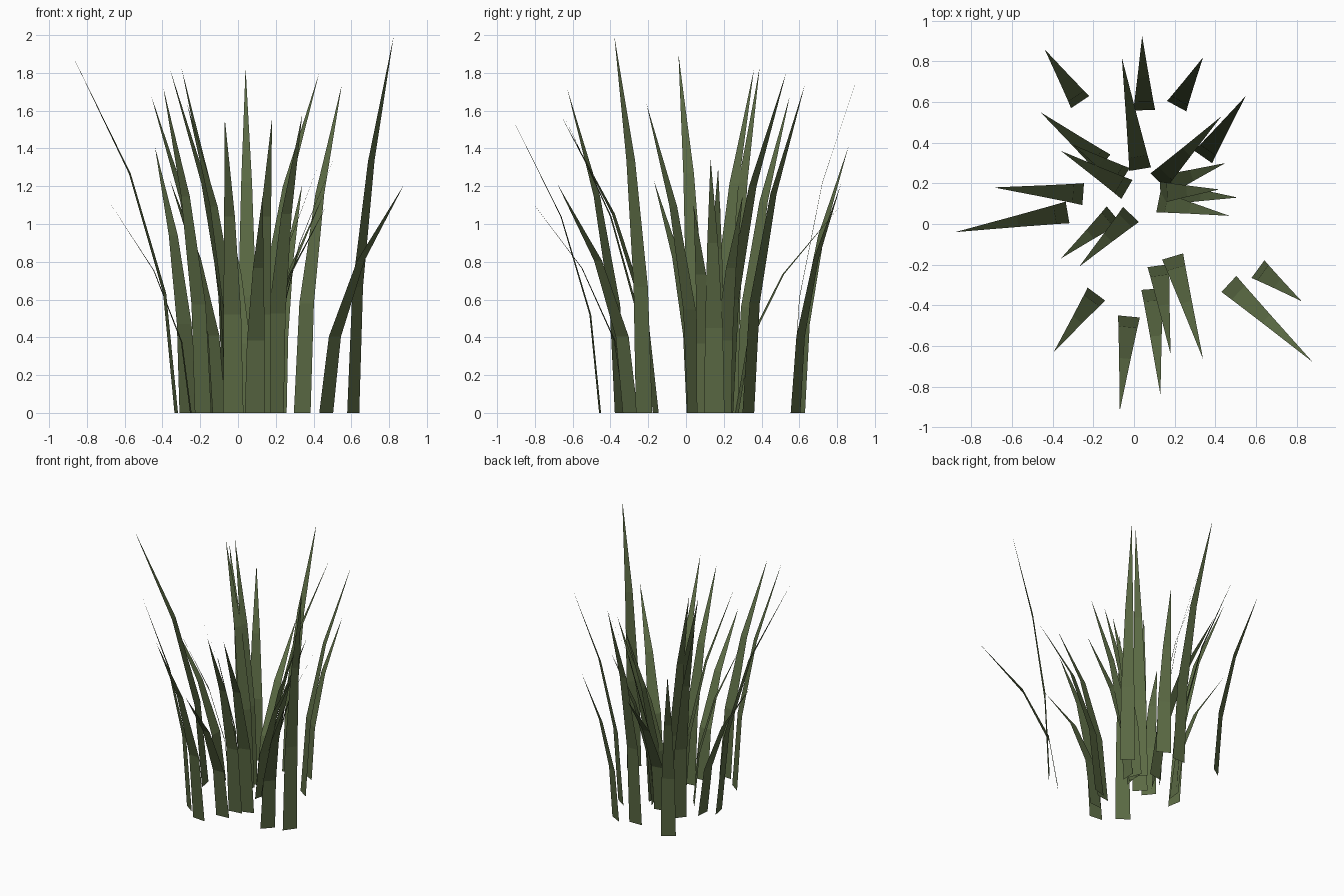
import bpy
import bmesh
from mathutils import Vector

# One flat green for every blade
green = bpy.data.materials.new("grass_green")
green.diffuse_color = (0.105, 0.145, 0.058, 1.0)

BASE_WIDTH = 0.108
# Share of the base width at the ground and at the two bends (the tip is a point)
TAPER = (1.0, 0.87, 0.53)

# Blades: base x, base y, tip x, tip y, height
BLADES = [
    # back
    (-0.265, 0.60, -0.44, 0.86, 1.41),
    (0.05, 0.56, 0.04, 0.925, 1.83),
    (0.21, 0.58, 0.34, 0.82, 1.21),
    (0.03, 0.27, -0.06, 0.82, 1.10),
    # left
    (-0.15, 0.30, -0.46, 0.55, 1.68),
    (-0.05, 0.23, -0.30, 0.39, 1.83),
    (-0.035, 0.17, -0.36, 0.36, 1.82),
    (-0.25, 0.147, -0.69, 0.18, 1.13),
    (-0.327, 0.057, -0.88, -0.04, 1.90),
    (-0.10, 0.045, -0.36, -0.17, 1.23),
    (-0.015, 0.047, -0.27, -0.21, 1.64),
    # front
    (-0.185, -0.345, -0.395, -0.63, 1.72),
    (-0.025, -0.455, -0.07, -0.92, 1.56),
    (0.09, -0.32, 0.13, -0.84, 1.15),
    (0.12, -0.205, 0.18, -0.64, 1.56),
    (0.19, -0.16, 0.34, -0.665, 1.58),
    # right
    (0.467, -0.295, 0.88, -0.68, 1.21),
    (0.61, -0.222, 0.825, -0.38, 2.00),
    (0.12, 0.11, 0.47, 0.04, 1.10),
    (0.18, 0.15, 0.51, 0.13, 1.35),
    (0.13, 0.155, 0.42, 0.17, 1.30),
    (0.15, 0.19, 0.45, 0.30, 1.15),
    (0.12, 0.212, 0.43, 0.53, 1.80),
    (0.34, 0.33, 0.55, 0.63, 1.74),
]


def make_blade(index, bx, by, tx, ty, height):
    """Flat tapered strip whose lean grows with the square of its height."""
    base = Vector((bx, by, 0))
    lean = Vector((tx - bx, ty - by, 0))
    side = Vector((-lean.y, lean.x, 0)).normalized() * BASE_WIDTH / 2

    bm = bmesh.new()
    rows = []
    for i, taper in enumerate(TAPER):
        t = i / 3
        centre = base + lean * t * t + Vector((0, 0, height * t))
        rows.append([bm.verts.new(centre - side * taper),
                     bm.verts.new(centre + side * taper)])
    tip = bm.verts.new((tx, ty, height))
    # faces wound so the normals look up and inward
    for low, high in zip(rows, rows[1:]):
        bm.faces.new((low[0], low[1], high[1], high[0]))
    bm.faces.new((rows[-1][0], rows[-1][1], tip))
    bm.normal_update()
    if sum(f.normal.z for f in bm.faces) < 0:
        bmesh.ops.reverse_faces(bm, faces=bm.faces[:])

    mesh = bpy.data.meshes.new(f"grass_blade_{index:02d}")
    bm.to_mesh(mesh)
    bm.free()
    mesh.materials.append(green)
    blade = bpy.data.objects.new(mesh.name, mesh)
    bpy.context.collection.objects.link(blade)


for number, blade_data in enumerate(BLADES, 1):
    make_blade(number, *blade_data)
